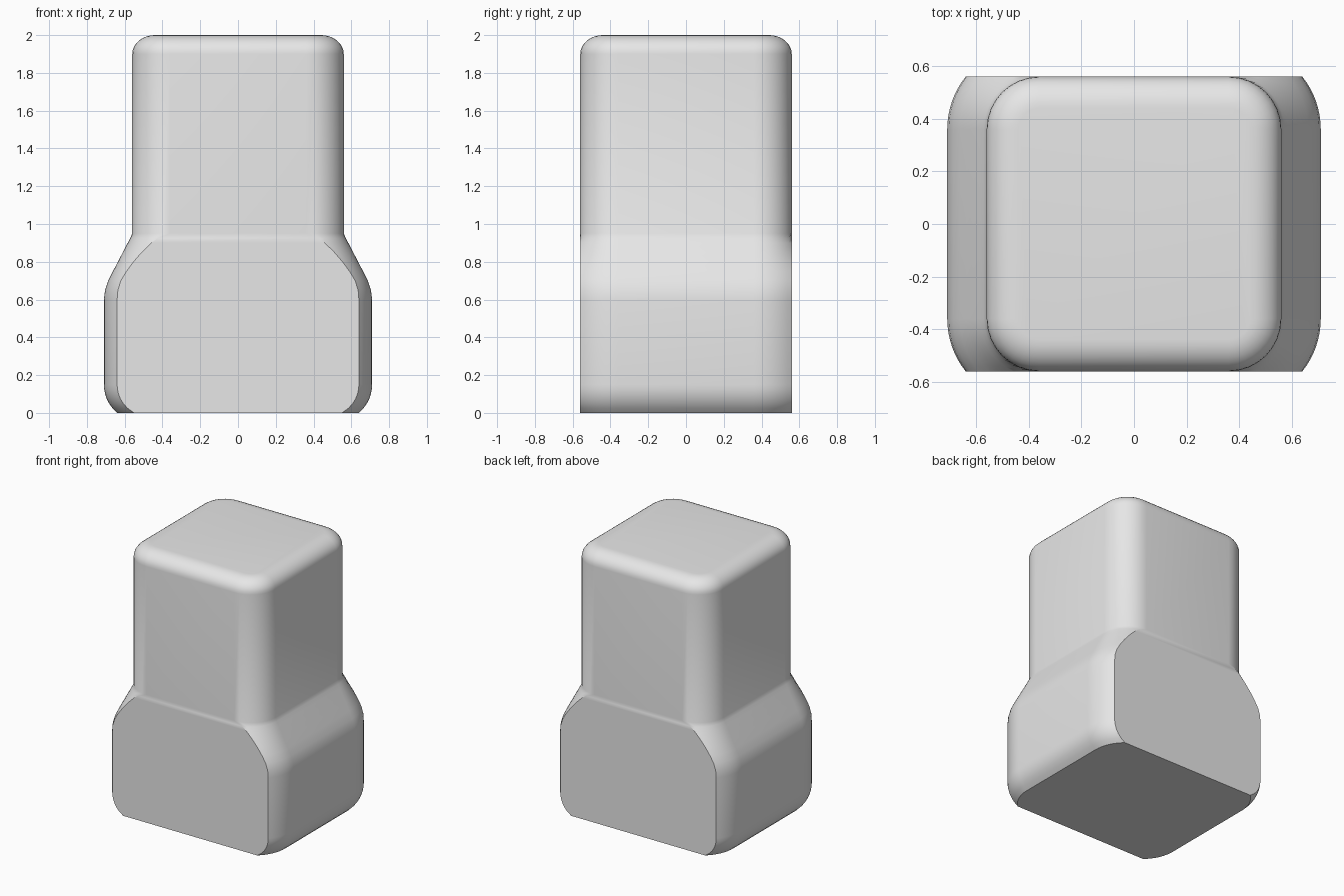
import bpy
import bmesh
from math import sin, cos, pi, asin, sqrt, radians

cube = bpy.data.objects.get("Cube")
if cube:
    bpy.data.objects.remove(cube, do_unlink=True)

DEPTH = 0.56     # half depth of the body
FLAT = 0.36      # half length of the straight side
STEPS = 8


def arc_radius(dx, dy):
    return (dx * dx + dy * dy) / (2 * dx)


def section(z, width, face, depth=DEPTH):
    """Plan outline: straight sides, with arcs running to the front and back faces."""
    dx, dy = width - face, depth - FLAT
    r = arc_radius(dx, dy)
    end = pi / 2 if dx >= dy - 0.001 else asin(dy / r)
    angles = [end * i / STEPS for i in range(STEPS + 1)]
    corner = [(width - r + r * cos(a), FLAT + r * sin(a)) for a in angles]
    corner[-1] = (face, depth)
    half = corner + [(-x, y) for x, y in reversed(corner)]
    return [(x, y, z) for x, y in half + [(-x, -y) for x, y in half]]


def drop(dx, dz, z):
    """Inset of a round bottom edge at height z."""
    r = arc_radius(dx, dz)
    return r - sqrt(r * r - (dz - z) ** 2)


# Rounded foot
rings = []
for i in range(7):
    z = 0.15 * i / 6
    rings.append(section(z, 0.71 - drop(0.07, 0.15, z), 0.64 - drop(0.09, 0.15, z)))

# Wide base, then sloping shoulder: height, half width, half width of front face
shoulder = [
    (0.60, 0.71, 0.64), (0.65, 0.704, 0.636), (0.70, 0.687, 0.62),
    (0.75, 0.662, 0.59), (0.80, 0.636, 0.553), (0.85, 0.61, 0.51),
    (0.90, 0.584, 0.46), (0.925, 0.571, 0.425), (0.95, 0.56, 0.36),
]
rings += [section(*row) for row in shoulder]

# Upper block with rounded top edge
for i in range(9):
    t = pi / 2 * i / 8
    d = 0.12 * (1 - cos(t))
    rings.append(section(1.9 + 0.1 * sin(t), DEPTH - d, FLAT, DEPTH - d))

# Loft the outlines
bm = bmesh.new()
loops = [[bm.verts.new(p) for p in ring] for ring in rings]
count = len(loops[0])
for low, high in zip(loops, loops[1:]):
    for i in range(count):
        j = (i + 1) % count
        bm.faces.new((low[i], low[j], high[j], high[i]))
bm.faces.new(list(reversed(loops[0])))
bm.faces.new(loops[-1])
bmesh.ops.recalc_face_normals(bm, faces=bm.faces)

mesh = bpy.data.meshes.new("body")
bm.to_mesh(mesh)
bm.free()
body = bpy.data.objects.new("body", mesh)
bpy.context.collection.objects.link(body)

# Single grey material
grey = bpy.data.materials.new("light grey")
grey.use_nodes = True
colour = (0.8, 0.8, 0.8, 1)
grey.diffuse_color = colour
grey.node_tree.nodes["Principled BSDF"].inputs["Base Color"].default_value = colour
mesh.materials.append(grey)

bpy.ops.object.select_all(action="DESELECT")
body.select_set(True)
bpy.context.view_layer.objects.active = body
bpy.ops.object.shade_smooth_by_angle(angle=radians(30))
